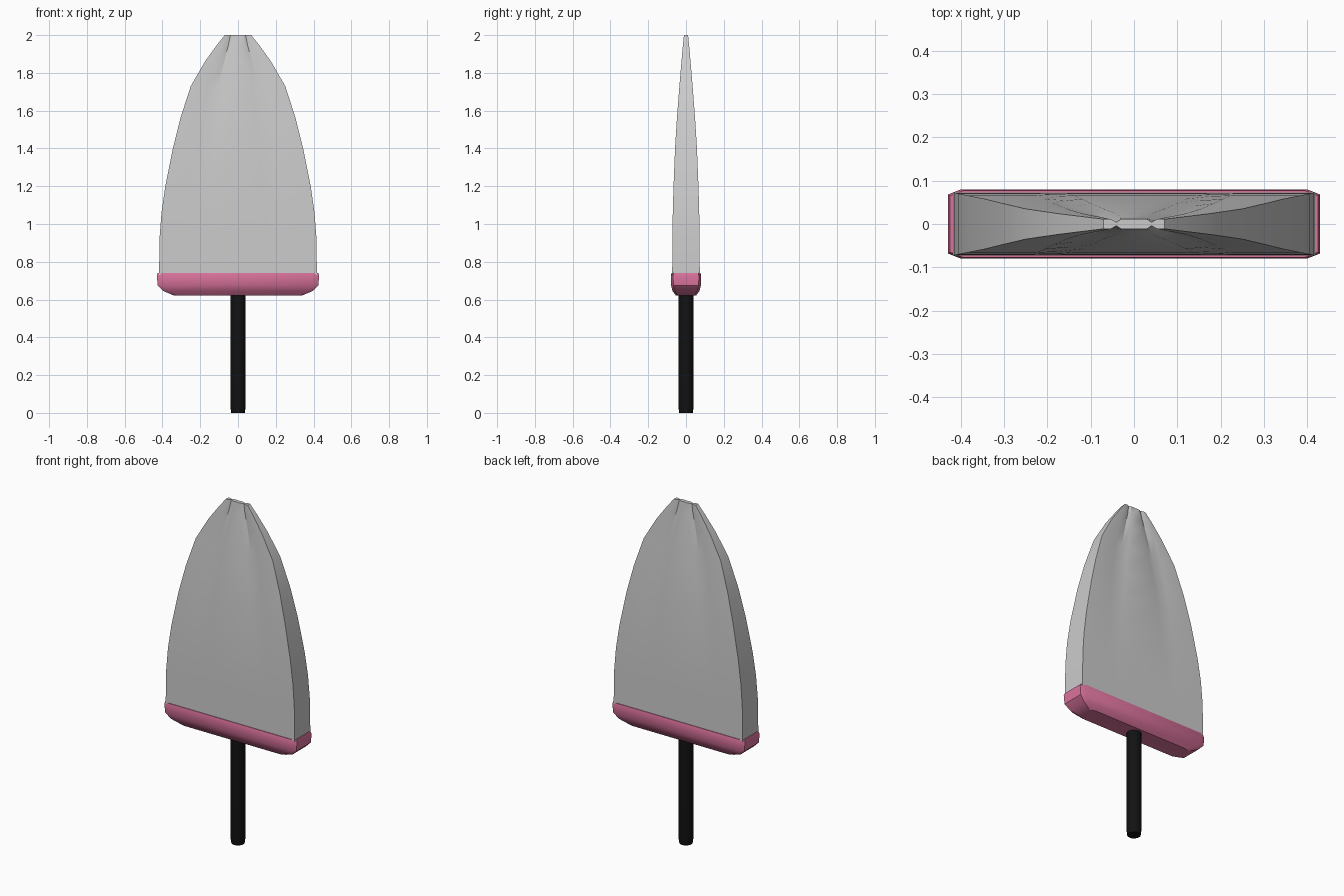
import bpy, bmesh, math
from mathutils import Vector

cube = bpy.data.objects.get("Cube")
if cube:
    bpy.data.objects.remove(cube)


def material(name, color):
    m = bpy.data.materials.new(name)
    m.use_nodes = True
    m.diffuse_color = (*color, 1)
    m.node_tree.nodes["Principled BSDF"].inputs["Base Color"].default_value = (*color, 1)
    return m


def loft(name, rings, mat, angle):
    """Skin a stack of equal-length closed rings and cap both ends."""
    bm = bmesh.new()
    loops = [[bm.verts.new(p) for p in ring] for ring in rings]
    for low, high in zip(loops, loops[1:]):
        for i in range(len(low)):
            j = (i + 1) % len(low)
            bm.faces.new((low[i], low[j], high[j], high[i]))
    bm.faces.new(loops[0][::-1])
    bm.faces.new(loops[-1])
    bmesh.ops.recalc_face_normals(bm, faces=bm.faces)
    mesh = bpy.data.meshes.new(name)
    bm.to_mesh(mesh)
    bm.free()
    mesh.materials.append(mat)
    obj = bpy.data.objects.new(name, mesh)
    bpy.context.collection.objects.link(obj)
    bpy.ops.object.select_all(action='DESELECT')
    obj.select_set(True)
    bpy.context.view_layer.objects.active = obj
    bpy.ops.object.shade_smooth_by_angle(angle=math.radians(angle))
    return obj


grey = material("pale_grey", (0.6, 0.6, 0.6))
pink = material("pink", (0.7, 0.17, 0.33))
black = material("black", (0.006, 0.006, 0.006))

# Tapered body: height, half width, half depth, groove position, groove depth
body_profile = [
    (0.73, 0.418, 0.073, 0.20, 0.0),
    (0.93, 0.415, 0.072, 0.19, 0.0),
    (1.06, 0.405, 0.070, 0.185, 0.001),
    (1.20, 0.385, 0.066, 0.175, 0.002),
    (1.40, 0.345, 0.058, 0.155, 0.004),
    (1.56, 0.305, 0.048, 0.135, 0.007),
    (1.73, 0.250, 0.035, 0.105, 0.009),
    (1.86, 0.175, 0.024, 0.073, 0.009),
    (1.95, 0.110, 0.016, 0.050, 0.008),
    (2.00, 0.070, 0.011, 0.040, 0.007),
]


def body_ring(z, w, d, g, depth):
    gap = min(0.05, (w - g) * 0.45)
    front = [(-w, d), (-g - gap, d), (-g, d - depth), (-g + gap * 0.7, d),
             (g - gap * 0.7, d), (g, d - depth), (g + gap, d), (w, d)]
    return [Vector((x, -y, z)) for x, y in front] + [Vector((x, y, z)) for x, y in front[::-1]]


loft("body", [body_ring(*row) for row in body_profile], grey, 24)

# Base collar: chamfered slab with a rounded underside
collar_profile = [
    (0.622, 0.34, 0.054), (0.645, 0.395, 0.071), (0.675, 0.425, 0.079),
    (0.725, 0.43, 0.080), (0.74, 0.425, 0.077),
]


def collar_ring(z, w, d):
    cx, cy = 0.03, 0.012
    quarter = [(w, d - cy), (w - cx, d)]
    right = [(x, -y) for x, y in quarter[::-1]] + quarter
    return [Vector((x, y, z)) for x, y in right + [(-x, -y) for x, y in right]]


loft("collar", [collar_ring(*row) for row in collar_profile], pink, 30)

# Round stick with a slightly narrowed foot
stick_rings = [
    [Vector((r * math.cos(a), r * math.sin(a), z))
     for a in (math.tau * i / 16 for i in range(16))]
    for z, r in ((0, 0.036), (0.03, 0.04), (0.64, 0.04))
]
loft("stick", stick_rings, black, 40)
